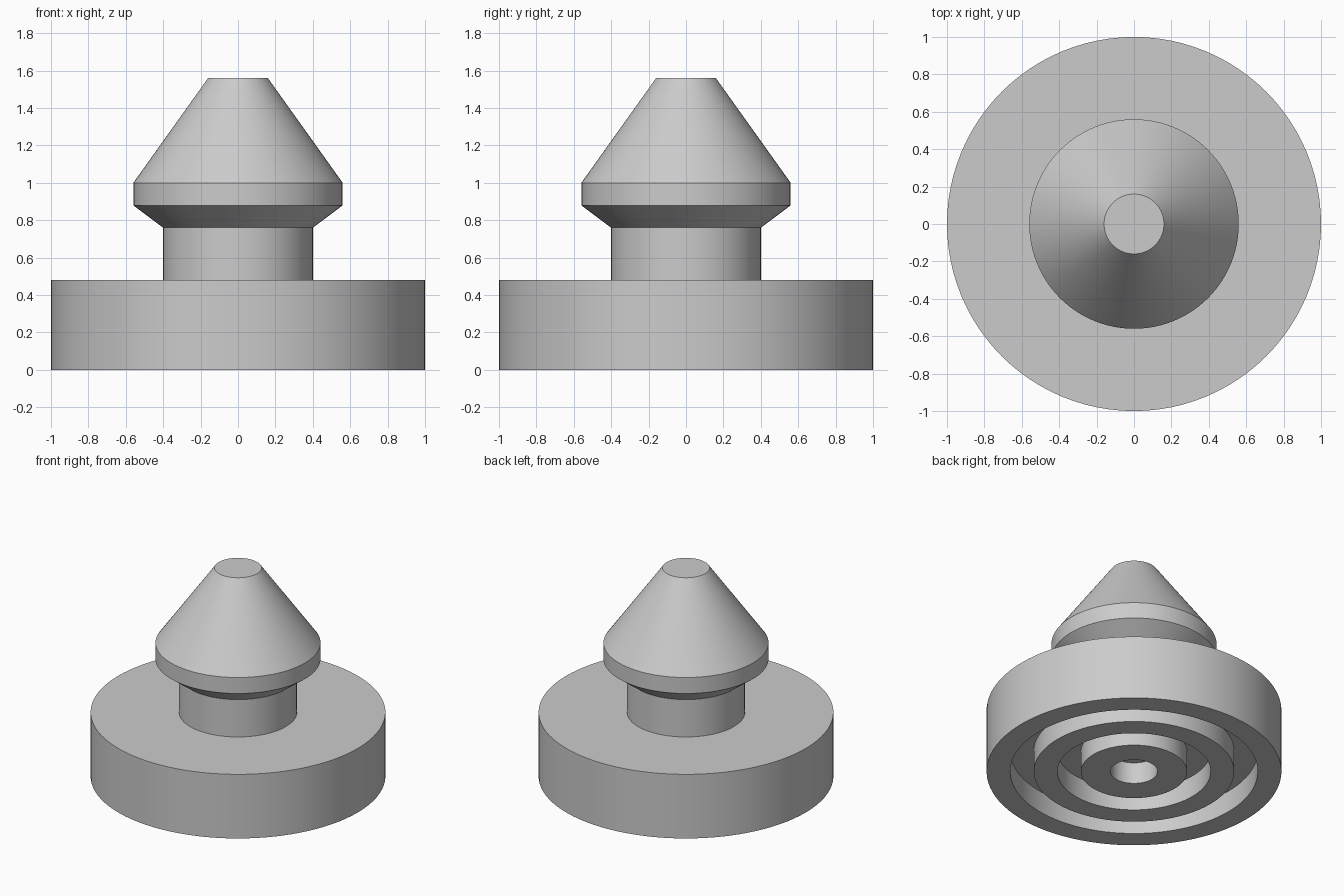
import bpy
import bmesh
import math

SEGMENTS = 96
GROOVE = 0.16  # depth of the underside grooves

cube = bpy.data.objects.get("Cube")
if cube:
    bpy.data.objects.remove(cube)

grey = bpy.data.materials.new("light grey plastic")
grey.use_nodes = True
colour = (0.6, 0.6, 0.6, 1)
grey.diffuse_color = colour
grey.node_tree.nodes["Principled BSDF"].inputs["Base Color"].default_value = colour


def lathe(name, profile):
    """Revolve a list of (radius, height) points around the z axis."""
    bm = bmesh.new()
    verts = [bm.verts.new((r, 0, z)) for r, z in profile]
    edges = [bm.edges.new(pair) for pair in zip(verts, verts[1:])]
    bmesh.ops.spin(bm, geom=verts + edges, cent=(0, 0, 0), axis=(0, 0, 1),
                   angle=math.tau, steps=SEGMENTS, use_duplicate=False)
    bmesh.ops.remove_doubles(bm, verts=bm.verts, dist=0.0001)
    bmesh.ops.recalc_face_normals(bm, faces=bm.faces)
    mesh = bpy.data.meshes.new(name)
    bm.to_mesh(mesh)
    bm.free()
    mesh.materials.append(grey)
    obj = bpy.data.objects.new(name, mesh)
    bpy.context.collection.objects.link(obj)
    bpy.ops.object.select_all(action="DESELECT")
    obj.select_set(True)
    bpy.context.view_layer.objects.active = obj
    bpy.ops.object.shade_smooth_by_angle(angle=math.radians(30))
    return obj


# Underside: centre hole and two ring grooves
underside = [(0, GROOVE), (0.16, GROOVE), (0.16, 0)]
for inner, outer in ((0.36, 0.52), (0.68, 0.84)):
    underside += [(inner, 0), (inner, GROOVE), (outer, GROOVE), (outer, 0)]

# Disc rim, then neck, barbed collar and tapered tip
disc = [(1, 0), (1, 0.48)]
stud = [(0.4, 0.48), (0.4, 0.76), (0.56, 0.88), (0.56, 1), (0.16, 1.56), (0, 1.56)]

lathe("push_in_foot", underside + disc + stud)
